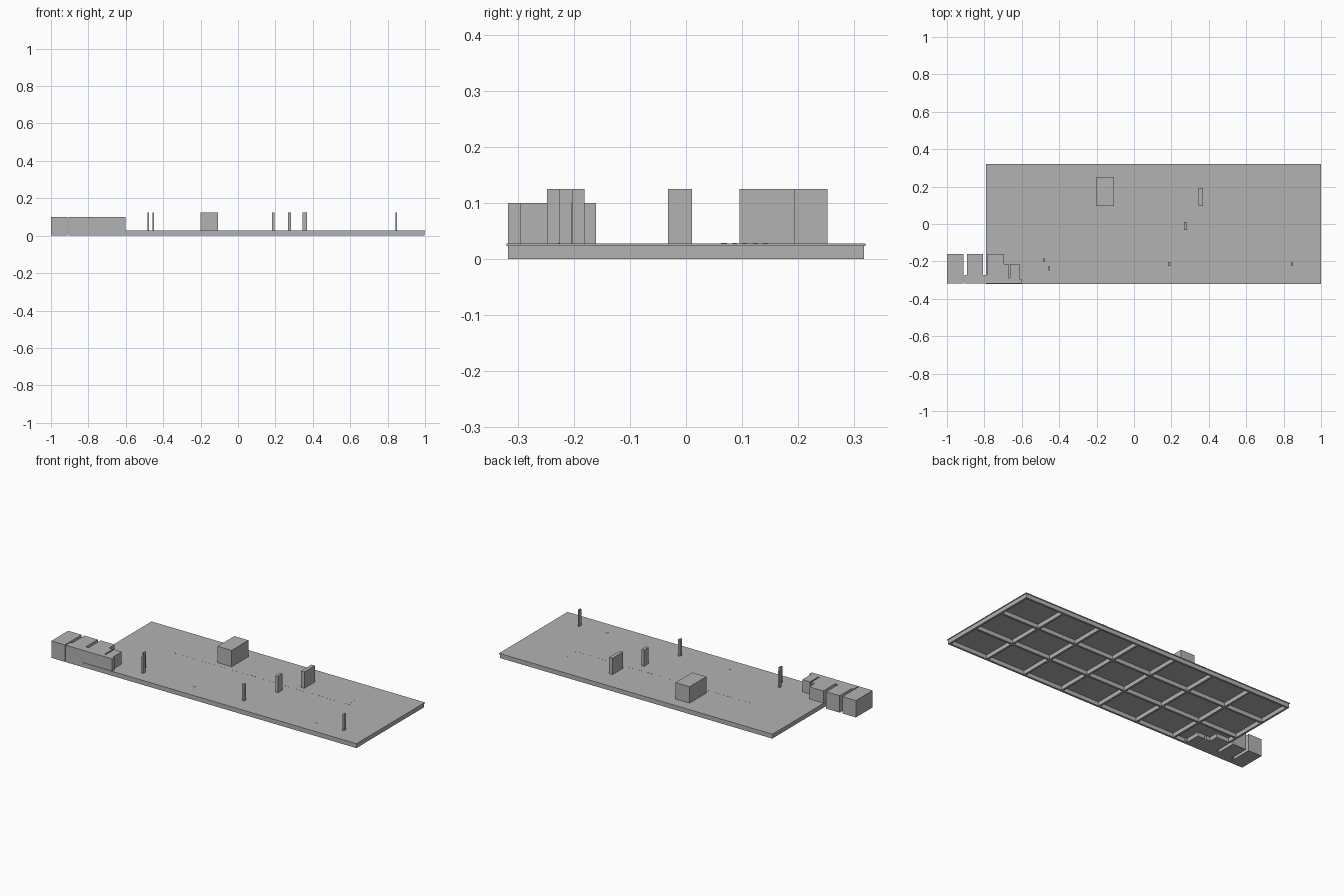
import bpy, bmesh

if "Cube" in bpy.data.objects:
    bpy.data.objects.remove(bpy.data.objects["Cube"])

grey = bpy.data.materials.new("concrete grey")
grey.diffuse_color = (0.45, 0.45, 0.45, 1)
grey.use_nodes = True
grey.node_tree.nodes["Principled BSDF"].inputs["Base Color"].default_value = grey.diffuse_color


def prism(name, outline, z0, z1):
    """Extrude a flat outline upwards from z0 to z1."""
    bm = bmesh.new()
    face = bm.faces.new([bm.verts.new((x, y, z0)) for x, y in outline])
    ext = bmesh.ops.extrude_face_region(bm, geom=[face])
    top = [v for v in ext["geom"] if isinstance(v, bmesh.types.BMVert)]
    bmesh.ops.translate(bm, verts=top, vec=(0, 0, z1 - z0))
    bmesh.ops.recalc_face_normals(bm, faces=bm.faces)
    mesh = bpy.data.meshes.new(name)
    bm.to_mesh(mesh)
    bm.free()
    mesh.materials.append(grey)
    ob = bpy.data.objects.new(name, mesh)
    bpy.context.collection.objects.link(ob)
    return ob


def box(name, x0, x1, y0, y1, z0, z1):
    return prism(name, [(x0, y0), (x1, y0), (x1, y1), (x0, y1)], z0, z1)


# Roof deck with a small overhang
X0, X1, Y = -0.787, 0.997, 0.317
TOP = 0.028
box("deck", X0 - 0.003, X1 + 0.003, -Y - 0.003, Y + 0.003, 0.0235, TOP)

# Grid of beams under the deck
COLS, ROWS, W = 7, 3, 0.012
for i in range(COLS + 1):
    x = X0 + (X1 - X0 - W) * i / COLS
    box("cross_beam", x, x + W, -Y, Y, 0, 0.0235)
for j in range(ROWS + 1):
    y = -Y + (2 * Y - W) * j / ROWS
    box("long_beam", X0, X1, y, y + W, 0, 0.0235)

# Annex: a separate block and a comb-shaped block
box("annex_end_block", -1.0, -0.912, -0.317, -0.16, 0, 0.1)
prism("annex_main_block", [
    (-0.906, -0.317), (-0.602, -0.317), (-0.602, -0.295), (-0.612, -0.295),
    (-0.612, -0.213), (-0.662, -0.213), (-0.662, -0.29), (-0.67, -0.29),
    (-0.67, -0.213), (-0.695, -0.213), (-0.695, -0.16), (-0.787, -0.16),
    (-0.787, -0.272), (-0.806, -0.272), (-0.806, -0.16), (-0.894, -0.16),
    (-0.894, -0.272), (-0.906, -0.272)], 0, 0.1)

# Towers and slender posts on the deck
for name, x0, x1, y0, y1 in [
        ("large_tower", -0.2, -0.108, 0.095, 0.252),
        ("flat_tower", 0.346, 0.368, 0.095, 0.193),
        ("middle_tower", 0.267, 0.284, -0.032, 0.011),
        ("post", 0.183, 0.196, -0.225, -0.204),
        ("post", 0.842, 0.851, -0.225, -0.204),
        ("post", -0.484, -0.475, -0.203, -0.181),
        ("post", -0.457, -0.448, -0.248, -0.225)]:
    box(name, x0, x1, y0, y1, TOP - 0.004, 0.125)

# Low caps flush with the deck
for x in (-0.13, 0.677):
    box("low_cap", x - 0.008, x + 0.008, -0.229, -0.221, TOP - 0.002, TOP + 0.001)

# Fine dashed seam on the deck
for i in range(58):
    x = -0.46 + 0.02 * i
    box("seam_dash", x, x + 0.008, 0.062, 0.065, TOP - 0.001, TOP + 0.0006)
for i in range(5):
    y = 0.065 + 0.018 * i
    box("seam_dash", 0.676, 0.679, y, y + 0.008, TOP - 0.001, TOP + 0.0006)
